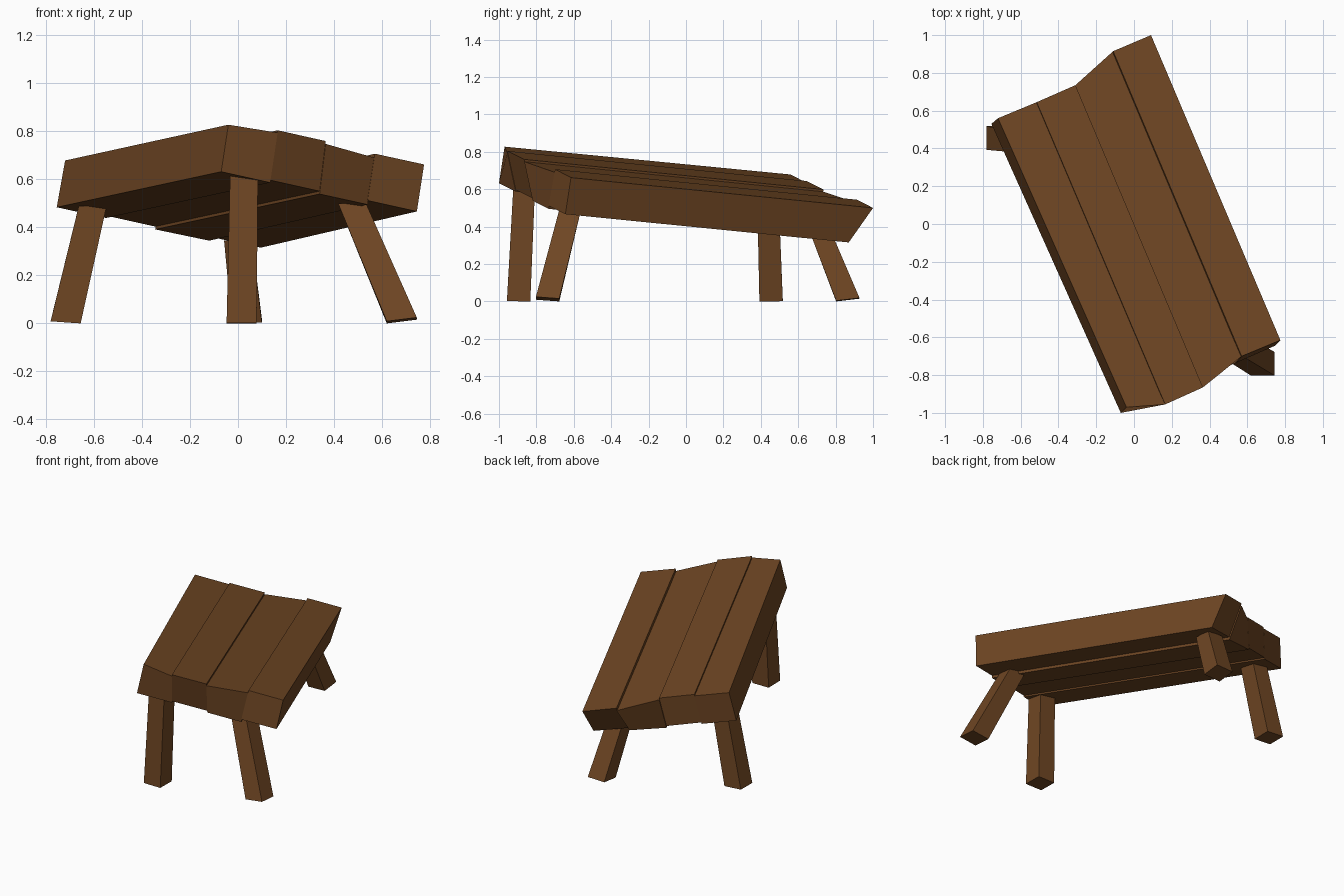
import bpy

if "Cube" in bpy.data.objects:
    bpy.data.objects.remove(bpy.data.objects["Cube"])

wood = bpy.data.materials.new("brown_wood")
wood.diffuse_color = (0.16, 0.062, 0.017, 1)
wood.use_nodes = True
wood.node_tree.nodes["Principled BSDF"].inputs["Base Color"].default_value = wood.diffuse_color


def hexahedron(name, bottom, top):
    """Six-sided block from two rings of four corners (counter-clockwise from above)."""
    faces = [(3, 2, 1, 0), (4, 5, 6, 7)]
    faces += [(i, (i + 1) % 4, (i + 1) % 4 + 4, i + 4) for i in range(4)]
    mesh = bpy.data.meshes.new(name)
    mesh.from_pydata(bottom + top, [], faces)
    mesh.materials.append(wood)
    obj = bpy.data.objects.new(name, mesh)
    bpy.context.collection.objects.link(obj)
    return obj


def slope(p, drop):
    """Put a plan point on the tilted table plane, lowered by drop."""
    x, y = p
    return (x, y, 0.662 - 0.150 * (x - 0.775) - 0.164 * (y + 0.615) - drop)


# Plank seams seen in plan: square underside, rough-cut upper ends
near_top = [(-.04, -.97), (.165, -.955), (.365, -.865), (.57, -.70), (.775, -.615)]
far_top = [(-.72, .56), (-.515, .645), (-.31, .735), (-.11, .915), (.09, 1.0)]
near_low = [(-.07, -1.0), (.134, -.91), (.34, -.82), (.54, -.735), (.745, -.645)]
far_low = [(-.755, .53), (-.55, .615), (-.345, .705), (-.12, .785), (.095, .87)]
THICK = 0.205

# Tabletop planks, alternately a little lower
for i, drop in enumerate((0.015, 0.005, 0.017, 0.0)):
    low = [near_low[i], near_low[i + 1], far_low[i + 1], far_low[i]]
    top = [near_top[i], near_top[i + 1], far_top[i + 1], far_top[i]]
    hexahedron(f"plank_{i + 1}",
               [slope(p, drop + THICK) for p in low],
               [slope(p, drop) for p in top])

# Splayed square legs: foot centre, head centre
legs = {
    "near_left_leg": ((.015, -.895), (.025, -.865, .615)),
    "near_right_leg": ((.682, -.74), (.475, -.617, .50)),
    "far_left_leg": ((-.718, .455), (-.605, .44, .49)),
    "far_right_leg": ((.037, .865), (.0, .73, .345)),
}
RING = [(-1, -1), (1, -1), (1, 1), (-1, 1)]
for name, ((fx, fy), (hx, hy, hz)) in legs.items():
    lx, ly = (fx - hx) / hz, (fy - hy) / hz
    r, t = 0.0625, 0.058
    lift = abs(lx) + abs(ly)
    foot = [(fx + a * r, fy + b * r, 0.3 * r * (a * lx + b * ly + lift)) for a, b in RING]
    head = [(hx + a * t, hy + b * t, hz) for a, b in RING]
    hexahedron(name, foot, head)
